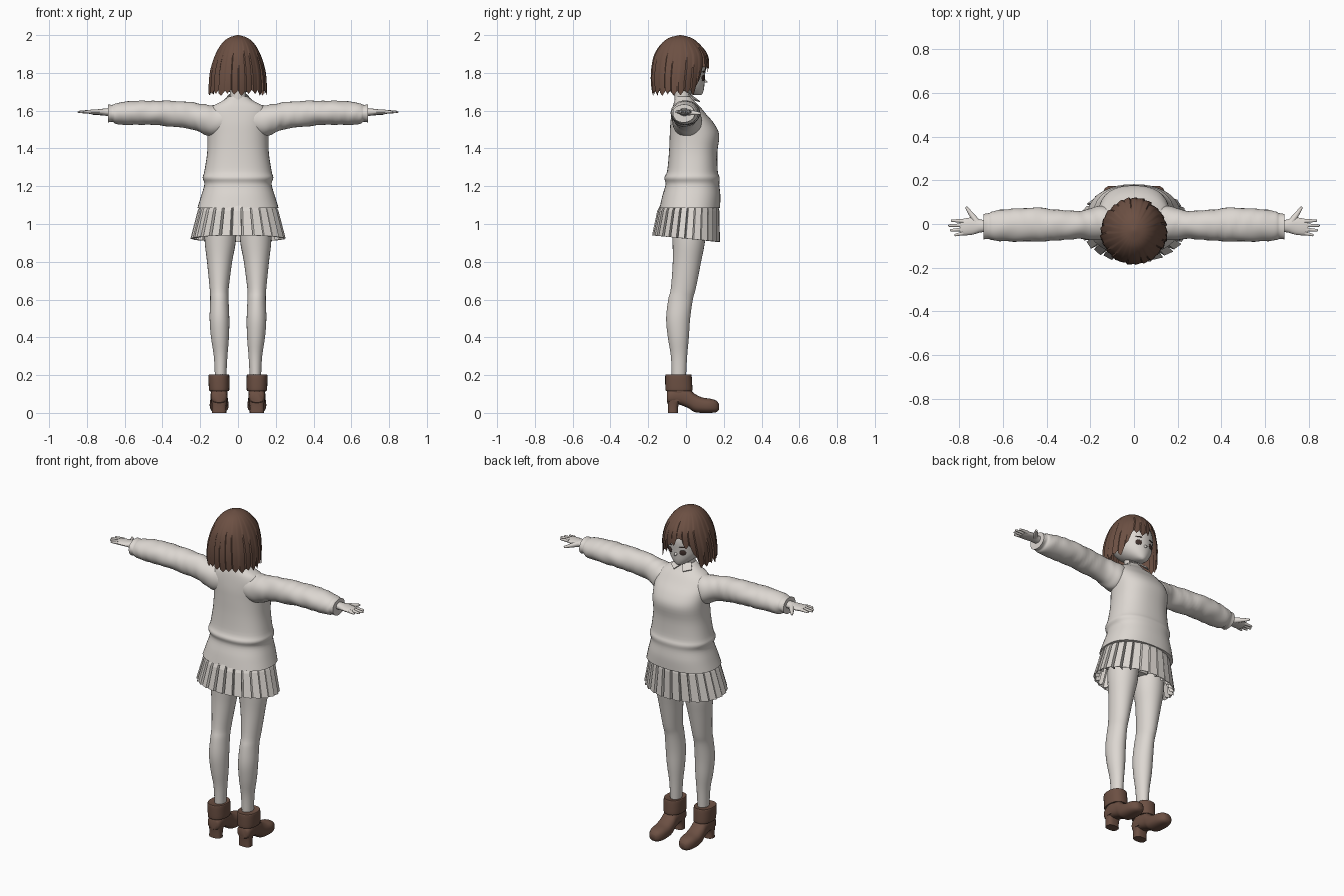
import bpy, bmesh, math
from mathutils import Vector, Matrix

if "Cube" in bpy.data.objects:
    bpy.data.objects.remove(bpy.data.objects["Cube"], do_unlink=True)


def make_material(name, color):
    mat = bpy.data.materials.new(name)
    mat.use_nodes = True
    mat.diffuse_color = color
    mat.node_tree.nodes["Principled BSDF"].inputs["Base Color"].default_value = color
    return mat


PALE = make_material("pale warm grey", (0.72, 0.68, 0.64, 1))
BROWN = make_material("chestnut brown", (0.15, 0.08, 0.056, 1))
DARK = make_material("dark eye brown", (0.05, 0.03, 0.025, 1))


def finish(name, bm, mat, angle=50):
    """Turn a bmesh into a named, coloured object; angle 0 keeps it flat."""
    bmesh.ops.recalc_face_normals(bm, faces=bm.faces)
    mesh = bpy.data.meshes.new(name)
    bm.to_mesh(mesh)
    bm.free()
    mesh.materials.append(mat)
    obj = bpy.data.objects.new(name, mesh)
    bpy.context.collection.objects.link(obj)
    if angle:
        bpy.ops.object.select_all(action="DESELECT")
        obj.select_set(True)
        bpy.context.view_layer.objects.active = obj
        bpy.ops.object.shade_smooth_by_angle(angle=math.radians(angle))
    return obj


def spline(rows, steps):
    """Catmull-Rom interpolation through rows of numbers."""
    out = []
    for i in range(len(rows) - 1):
        a, b, c, d = (rows[max(0, min(len(rows) - 1, i + k))] for k in (-1, 0, 1, 2))
        for s in range(steps):
            t = s / steps
            out.append([q + t / 2 * (r - p + t * (2 * p - 5 * q + 4 * r - u + t * (3 * q - p - 3 * r + u)))
                        for p, q, r, u in zip(a, b, c, d)])
    return out + [list(rows[-1])]


def bridge(bm, rings, closed=True):
    for low, high in zip(rings, rings[1:]):
        count = len(low)
        for i in range(count if closed else count - 1):
            j = (i + 1) % count
            bm.faces.new((low[i], low[j], high[j], high[i]))


def loft(name, axis, rows, mat, side=1, power=2.0, wrinkle=0.0, sides=28, steps=4):
    """Skin oval sections (position, u min, u max, v min, v max) along an axis."""
    bm = bmesh.new()
    rings = []
    for t, u0, u1, v0, v1 in spline(rows, steps):
        ring = []
        for i in range(sides):
            ang = math.tau * i / sides
            c, s = math.cos(ang), math.sin(ang)
            grow = 1 + wrinkle * math.sin(t * 75 + 2 * math.sin(ang * 2 + t * 20))
            u = (u0 + u1) / 2 + (u1 - u0) / 2 * grow * math.copysign(abs(c) ** (2 / power), c)
            v = (v0 + v1) / 2 + (v1 - v0) / 2 * grow * math.copysign(abs(s) ** (2 / power), s)
            x, y, z = {"x": (t, u, v), "y": (u, t, v), "z": (u, v, t)}[axis]
            ring.append(bm.verts.new((side * x, y, z)))
        rings.append(ring)
    bridge(bm, rings)
    bm.faces.new(rings[0])
    bm.faces.new(rings[-1])
    return finish(name, bm, mat)


def taper(name, start, end, r1, r2, mat, side=1):
    """Tapered rod between two points, with a rounded tip."""
    a, b = (Vector((side * p[0], p[1], p[2])) for p in (start, end))
    turn = (b - a).to_track_quat("Z", "Y").to_matrix().to_4x4()
    bm = bmesh.new()
    bmesh.ops.create_cone(bm, cap_ends=True, segments=10, radius1=r1, radius2=r2,
                          depth=(b - a).length, matrix=Matrix.Translation((a + b) / 2) @ turn)
    bmesh.ops.create_uvsphere(bm, u_segments=10, v_segments=6, radius=r2,
                              matrix=Matrix.Translation(b))
    return finish(name, bm, mat)


def symmetric(rows):
    return [(t, -w, w, v0, v1) for t, w, v0, v1 in rows]


# Sweater body with the folded waist and full bust
loft("sweater_body", "z", symmetric([
    (1.085, .215, -.14, .18), (1.15, .195, -.125, .182), (1.21, .178, -.108, .176),
    (1.245, .187, -.115, .178), (1.28, .178, -.1, .168), (1.38, .163, -.09, .166),
    (1.47, .162, -.086, .176), (1.53, .165, -.083, .15), (1.58, .165, -.077, .108),
    (1.62, .14, -.07, .075), (1.65, .085, -.062, .045), (1.675, .05, -.056, .028)]),
    PALE, power=2.35, sides=40)
loft("neck", "z", symmetric([(1.6, .05, -.06, .025), (1.68, .043, -.06, .025),
                             (1.76, .045, -.06, .025)]), PALE)
loft("hips", "z", symmetric([(.96, .1, -.07, .08), (1.02, .17, -.09, .1),
                             (1.12, .175, -.09, .11)]), PALE)

# Shirt collar: two thin flaps at the throat
for side, word in ((1, "left"), (-1, "right")):
    bm = bmesh.new()
    flap = [(0, .036, 1.672), (.045, .012, 1.685), (.07, .04, 1.655), (.03, .072, 1.645)]
    bm.faces.new([bm.verts.new((side * x, y, z)) for x, y, z in flap])
    collar = finish("collar_flap_" + word, bm, PALE, 0)
    collar.modifiers.new("thickness", "SOLIDIFY").thickness = 0.006

# Pleated skirt: a sawtooth ring, longer at the front
bm = bmesh.new()
rings = [[], [], []]
pleats = 26
for i in range(pleats):
    for shift, depth in ((0, 1.0), (0.8, 1.03), (0.86, 0.9)):
        ang = math.tau * (i + shift) / pleats
        c, s = math.cos(ang), math.sin(ang)
        for ring, (z, rx, ry, mid) in zip(rings, ((1.12, .19, .145, .02), (1.07, .208, .16, .012),
                                                  (.923, .245, .175, 0))):
            d = depth if z < 1.1 else 1
            tilt = -.017 * s if z < 1 else 0
            ring.append(bm.verts.new((rx * d * c, mid + ry * d * s, z + tilt)))
bridge(bm, rings)
skirt = finish("pleated_skirt", bm, PALE, 0)
skirt.modifiers.new("thickness", "SOLIDIFY").thickness = 0.004

# Limbs, built once for each side
for side, word in ((1, "left"), (-1, "right")):
    loft("sleeve_" + word, "x", [
        (.08, -.07, .07, 1.47, 1.625), (.15, -.075, .085, 1.465, 1.63), (.2, -.072, .07, 1.485, 1.637),
        (.25, -.068, .06, 1.503, 1.645), (.35, -.075, .065, 1.515, 1.652), (.45, -.08, .075, 1.525, 1.652),
        (.55, -.08, .07, 1.525, 1.652), (.64, -.076, .06, 1.528, 1.64), (.665, -.068, .048, 1.54, 1.632),
        (.688, -.07, .046, 1.537, 1.634)], PALE, side, wrinkle=.022, steps=6)
    loft("hand_" + word, "x", [
        (.66, -.038, .018, 1.57, 1.615), (.7, -.038, .02, 1.573, 1.612), (.735, -.048, .03, 1.578, 1.608),
        (.77, -.052, .026, 1.58, 1.606), (.795, -.05, .02, 1.585, 1.603)], PALE, side, sides=16)
    for finger, y, reach in (("index", .013, .838), ("middle", -.006, .85),
                             ("ring", -.024, .842), ("little", -.042, .822)):
        taper(finger + "_finger_" + word, (.78, y, 1.595), (reach - .006, y * 1.2, 1.593),
              .01, .006, PALE, side)
    taper("thumb_" + word, (.72, .01, 1.592), (.765, .073, 1.585), .017, .007, PALE, side)

    loft("leg_" + word, "z", [
        (.19, .062, .122, -.075, 0), (.3, .056, .128, -.08, .006), (.4, .048, .143, -.096, .015),
        (.5, .046, .15, -.105, .022), (.6, .05, .147, -.094, .036), (.66, .049, .15, -.08, .052),
        (.8, .031, .164, -.07, .08), (.92, .01, .177, -.072, .102), (1.08, .006, .175, -.08, .11)],
        PALE, side)

    # Ankle boot: foot, shaft, folded cuff and heel block
    loft("boot_foot_" + word, "y", [
        (-.1, .068, .132, .055, .11), (-.085, .058, .142, .048, .125), (-.04, .055, .145, .045, .135),
        (.01, .055, .145, .026, .13), (.045, .052, .148, .005, .102), (.085, .05, .15, 0, .082),
        (.13, .053, .147, 0, .075), (.16, .065, .135, .004, .065), (.174, .082, .118, .015, .048)],
        BROWN, side, power=2.5)
    loft("boot_shaft_" + word, "z", [(.06, .058, .142, -.1, .01), (.13, .055, .145, -.1, .022),
                                     (.17, .055, .145, -.1, .022)], BROWN, side)
    loft("boot_cuff_" + word, "z", [(.118, .05, .15, -.105, .03), (.125, .046, .154, -.109, .034),
                                    (.195, .046, .156, -.11, .03), (.201, .05, .152, -.105, .026)],
         BROWN, side, power=2.3)
    loft("boot_heel_" + word, "z", [(0, .062, .138, -.096, -.042), (.04, .062, .138, -.096, -.04),
                                    (.08, .058, .142, -.1, -.02)], BROWN, side, power=2.8)

    # Eye and eyebrow plates laid on the face
    for part, z, high, y in (("eye", 1.772, .016, .092), ("eyebrow", 1.806, .003, .094)):
        bm = bmesh.new()
        place = Matrix.Translation((side * .043, y, z)) @ Matrix.Rotation(-side * .42, 4, "Z")
        bmesh.ops.create_uvsphere(bm, u_segments=16, v_segments=8, radius=1,
                                  matrix=place @ Matrix.Diagonal((.02, .004, high, 1)))
        finish(part + "_" + word, bm, DARK)

# Head with a narrow chin
loft("head", "z", symmetric([
    (1.682, .012, .045, .078), (1.692, .035, 0, .088), (1.715, .066, -.06, .095), (1.745, .091, -.1, .098),
    (1.78, .106, -.13, .1), (1.84, .115, -.145, .103), (1.9, .1, -.13, .085), (1.95, .06, -.09, .03)]), PALE)
taper("nose", (0, .09, 1.76), (0, .109, 1.752), .012, .004, PALE)

# Bobbed hair: clumped strands falling from the crown, with a parted fringe
PROFILE = spline([(2.0, .004, -.034, -.026), (1.985, .052, -.092, .03), (1.95, .09, -.135, .075),
                  (1.9, .118, -.167, .113), (1.85, .136, -.18, .122), (1.8, .148, -.186, .12),
                  (1.75, .152, -.186, .112), (1.7, .154, -.18, .104), (1.66, .15, -.172, .098)], 5)


def hair_section(z):
    for a, b in zip(PROFILE, PROFILE[1:]):
        if b[0] <= z:
            f = (a[0] - z) / (a[0] - b[0])
            return [p + (q - p) * f for p, q in zip(a, b)]
    return PROFILE[-1]


def hair_end(ang):
    open_face = max(0, min(1, (0.95 - abs(ang)) / 0.3))
    parting = max(0, 1 - abs(ang + 0.25) / 0.22)
    return 1.685 + 0.125 * open_face + 0.055 * parting


bm = bmesh.new()
clump, columns, levels = 6, 150, 18
rings = [[] for _ in range(levels + 1)]
for i in range(columns):
    ang = math.tau * i / columns - math.pi
    phase = (i % clump) / clump
    bottom = hair_end(ang) + 0.022 * abs(2 * phase - 1) + 0.007 * math.sin(i // clump * 2.3)
    for k, ring in enumerate(rings):
        t = k / levels
        z, rx, y0, y1 = hair_section(2 - (2 - bottom) * t ** 1.6)
        bump = 1 + 0.05 * t * (phase - 0.6) + 0.012 * t * math.sin(i // clump * 4.1)
        ring.append(bm.verts.new((rx * bump * math.sin(ang),
                                  (y0 + y1) / 2 + (y1 - y0) / 2 * bump * math.cos(ang), z)))
bridge(bm, rings)
bm.faces.new(rings[0])
finish("bob_hair", bm, BROWN, 35)
